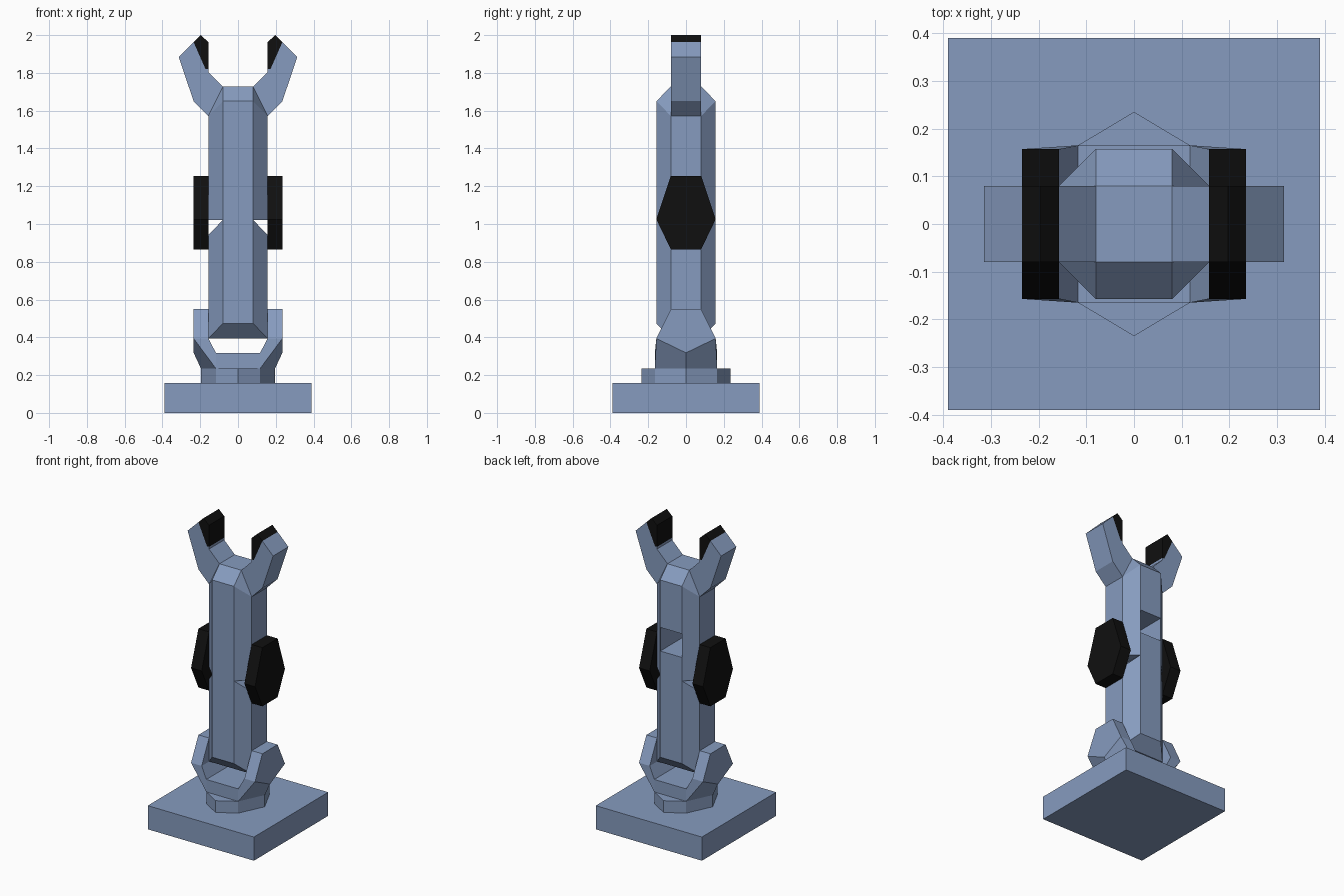
import bpy, bmesh

if "Cube" in bpy.data.objects:
    bpy.data.objects.remove(bpy.data.objects["Cube"])


def material(name, rgb):
    m = bpy.data.materials.new(name)
    m.diffuse_color = (*rgb, 1)
    m.use_nodes = True
    m.node_tree.nodes["Principled BSDF"].inputs["Base Color"].default_value = m.diffuse_color
    return m


STEEL = material("blue_grey_steel", (0.24, 0.33, 0.52))
BLACK = material("black_rubber", (0.005, 0.005, 0.005))


def finish(name, bm, mat):
    bmesh.ops.remove_doubles(bm, verts=bm.verts, dist=1e-4)
    bmesh.ops.recalc_face_normals(bm, faces=bm.faces)
    me = bpy.data.meshes.new(name)
    bm.to_mesh(me)
    bm.free()
    ob = bpy.data.objects.new(name, me)
    bpy.context.collection.objects.link(ob)
    if mat:
        me.materials.append(mat)
    return ob


def prism(name, pts, axis, lo, hi, mat):
    """Extrude a 2D outline along x, y or z."""
    def place(p, h):
        return {"x": (h, p[0], p[1]), "y": (p[0], h, p[1]), "z": (p[0], p[1], h)}[axis]
    bm = bmesh.new()
    a = [bm.verts.new(place(p, lo)) for p in pts]
    b = [bm.verts.new(place(p, hi)) for p in pts]
    bm.faces.new(a)
    bm.faces.new(b)
    n = len(pts)
    for i in range(n):
        j = (i + 1) % n
        bm.faces.new((a[i], a[j], b[j], b[i]))
    return finish(name, bm, mat)


def rect(w, h0, h1):
    return [(-w, h0), (w, h0), (w, h1), (-w, h1)]


# Square base and eight-sided turntable
prism("base", rect(0.39, -0.39, 0.39), "z", 0, 0.157, STEEL)
prism("turntable", [(0, -0.235), (0.117, -0.165), (0.196, 0), (0.117, 0.165),
                    (0, 0.235), (-0.117, 0.165), (-0.196, 0), (-0.117, -0.165)],
      "z", 0.157, 0.235, STEEL)

# U-shaped yoke holding the column, one half per side
half = {"m": (0, 0.165, 0.235), "n": (0, 0.165, 0.318), "a": (0.117, 0.165, 0.235),
        "h": (0.117, 0.165, 0.318), "d": (0.235, 0.157, 0.394), "g": (0.157, 0.157, 0.394),
        "e": (0.235, 0.08, 0.55), "f": (0.157, 0.08, 0.55),
        "b": (0.196, 0, 0.235), "c": (0.235, 0, 0.318)}
bm = bmesh.new()
for s in (-1, 1):
    v = {}
    for k, (x, y, z) in half.items():
        v[k] = bm.verts.new((s * x, -y, z))                       # front point
        v[k.upper()] = bm.verts.new((s * x, y, z)) if y else v[k]  # back point
    for face in ("mahn", "adgh", "defg", "MAHN", "ADGH", "DEFG", "abcd", "AbcD",
                 "cDEed", "eEFf", "fFGg", "gGHh", "nhHN", "mabAM"):
        bm.faces.new([v[k] for k in face])
finish("yoke", bm, STEEL)

# Octagonal column with chamfered ends
bm = bmesh.new()
for sx in (-1, 1):
    for sy in (-1, 1):
        for x, y, z in ((0.08, 0.157, 0.473), (0.157, 0.08, 0.395), (0.157, 0.08, 1.572),
                        (0.08, 0.157, 1.65), (0.08, 0.08, 1.728)):
            bm.verts.new((sx * x, sy * y, z))
bmesh.ops.convex_hull(bm, input=bm.verts)
bmesh.ops.dissolve_limit(bm, angle_limit=0.01, verts=bm.verts, edges=bm.edges)
column = finish("column", bm, STEEL)

# Cut the slot in the back and the wedge gaps at the sides
cutters = [prism("slot_cutter", rect(0.079, 1.178, 1.335), "y", -0.079, 0.3, None)]
for s in (-1, 1):
    cutters.append(prism("wedge_cutter", [(s * 0.08, 1.021), (s * 0.2, 1.021), (s * 0.2, 0.899)],
                         "y", -0.3, 0.3, None))
for c in cutters:
    c.hide_render = True
    mod = column.modifiers.new("cut", "BOOLEAN")
    mod.operation = "DIFFERENCE"
    mod.solver = "EXACT"
    mod.object = c
dg = bpy.context.evaluated_depsgraph_get()
cut_mesh = bpy.data.meshes.new_from_object(column.evaluated_get(dg))
column.modifiers.clear()
column.data = cut_mesh
for c in cutters:
    bpy.data.objects.remove(c)
cut_mesh.materials.clear()
cut_mesh.materials.append(STEEL)
for p in cut_mesh.polygons:
    p.material_index = 0

# Black six-sided wheels, claws and black claw tips on both sides
wheel = [(-0.08, 1.255), (0.08, 1.255), (0.157, 1.025), (0.08, 0.865), (-0.08, 0.865), (-0.157, 1.025)]
claw = [(0.08, 1.728), (0.157, 1.805), (0.157, 1.82), (0.172, 1.82), (0.235, 1.963),
        (0.314, 1.885), (0.235, 1.65), (0.157, 1.572)]
tip = [(0.157, 1.82), (0.172, 1.82), (0.235, 1.963), (0.197, 2.0), (0.157, 1.963)]
for s, side in ((-1, "left"), (1, "right")):
    prism(side + "_wheel", wheel, "x", s * 0.157, s * 0.235, BLACK)
    prism(side + "_claw", [(s * x, z) for x, z in claw], "y", -0.08, 0.08, STEEL)
    prism(side + "_claw_tip", [(s * x, z) for x, z in tip], "y", -0.08, 0.08, BLACK)
